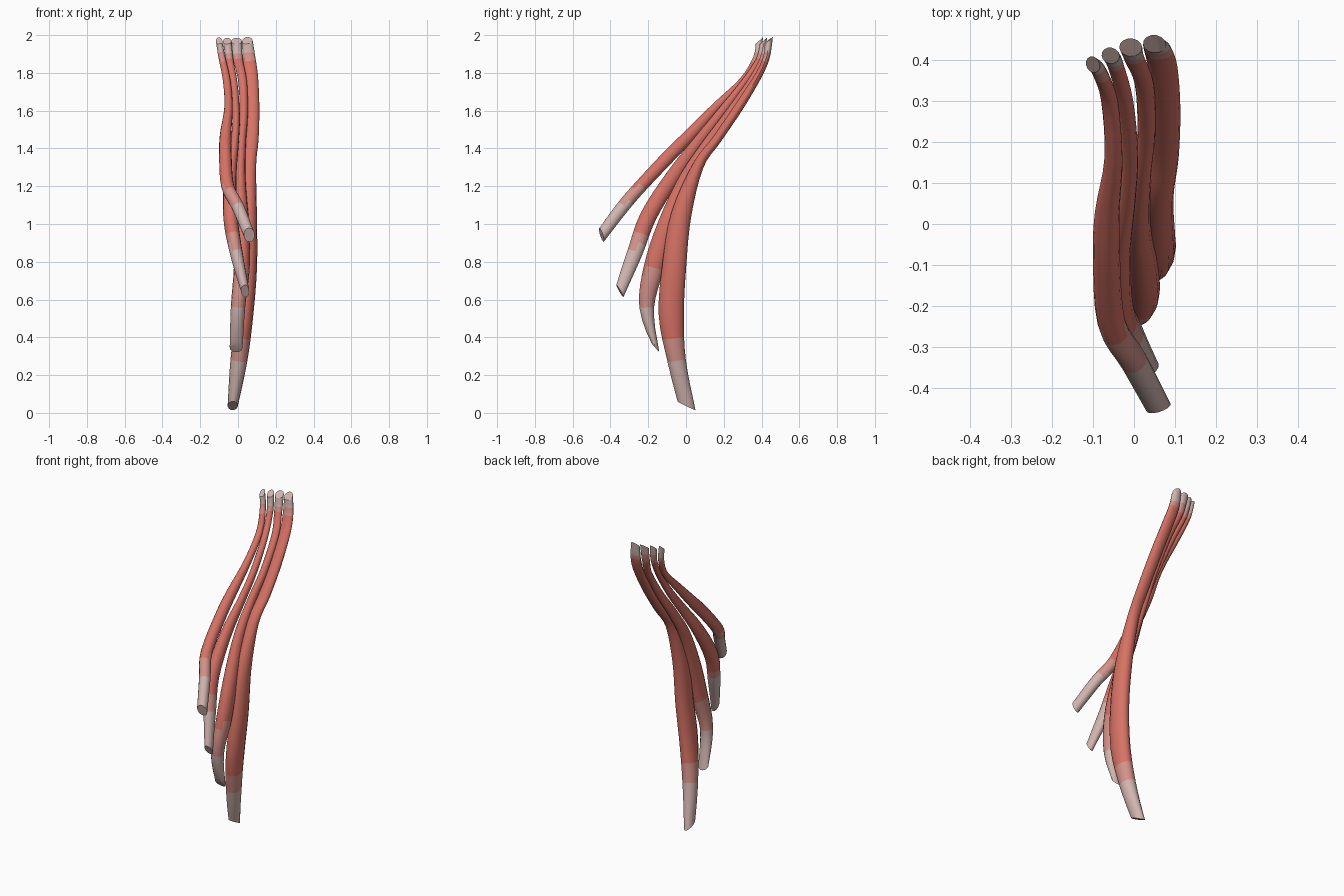
import bpy, bmesh, math
from mathutils import Vector

if "Cube" in bpy.data.objects:
    bpy.data.objects.remove(bpy.data.objects["Cube"])

def material(name, col):
    m = bpy.data.materials.new(name)
    m.diffuse_color = (*col, 1)
    m.use_nodes = True
    m.node_tree.nodes["Principled BSDF"].inputs["Base Color"].default_value = m.diffuse_color
    return m

MATS = [material("muscle_red", (0.68, 0.17, 0.13)),
        material("tendon_pale", (0.64, 0.46, 0.43)),
        material("blend_pink", (0.66, 0.29, 0.25))]
SIDES, STEPS = 14, 4

def catmull(pts):
    """Smooth the control sections (x, y, z, half width, half thickness)."""
    v = [Vector(p) for p in pts]
    out = []
    for i in range(len(v) - 1):
        a, b, c, d = v[max(i - 1, 0)], v[i], v[i + 1], v[min(i + 2, len(v) - 1)]
        for k in range(STEPS):
            t = k / STEPS
            out.append(0.5 * (2 * b + (c - a) * t + (2 * a - 5 * b + 4 * c - d) * t * t
                              + (3 * b - a - 3 * c + d) * t ** 3))
    return out + [v[-1]]

def slip(name, pts, top_cut, end_cut, pale_z, pink_z):
    """Loft elliptical rings along a path, with slanted flat ends."""
    secs = catmull([Vector(p) for p in pts])
    cen = [Vector(s[:3]) for s in secs]
    n = len(secs)
    bm = bmesh.new()
    rings = []
    for i, s in enumerate(secs):
        t = (cen[min(i + 1, n - 1)] - cen[max(i - 1, 0)]).normalized()
        side = Vector((1, 0, 0))
        side = (side - t * side.dot(t)).normalized()
        back = side.cross(t)
        cut = top_cut if i == 0 else end_cut if i == n - 1 else \
            end_cut * 0.5 if i == n - 2 else 0
        ring = []
        for k in range(SIDES):
            a = 2 * math.pi * k / SIDES
            d = s[4] * math.sin(a)
            ring.append(bm.verts.new(cen[i] + side * s[3] * math.cos(a) + back * d + t * cut * d))
        rings.append(ring)
    for r0, r1 in zip(rings, rings[1:]):
        for k in range(SIDES):
            j = (k + 1) % SIDES
            bm.faces.new((r0[k], r0[j], r1[j], r1[k]))
    bm.faces.new(rings[0])
    bm.faces.new(rings[-1])
    bmesh.ops.recalc_face_normals(bm, faces=bm.faces[:])
    # tendon colour at both ends, pink blend, red belly
    for f in bm.faces:
        z = f.calc_center_median().z
        f.material_index = 1 if z < pale_z or z > 1.91 else 2 if z < pink_z or z > 1.87 else 0
    me = bpy.data.meshes.new(name)
    bm.to_mesh(me)
    bm.free()
    for m in MATS:
        me.materials.append(m)
    ob = bpy.data.objects.new(name, me)
    bpy.context.collection.objects.link(ob)
    bpy.ops.object.select_all(action='DESELECT')
    ob.select_set(True)
    bpy.context.view_layer.objects.active = ob
    bpy.ops.object.shade_smooth_by_angle(angle=math.radians(40))

# front slip, shortest
slip("first_muscle_slip", [
    (-.10, .388, 1.968, .017, .018), (-.085, .372, 1.88, .018, .017), (-.06, .30, 1.76, .02, .018),
    (-.05, .16, 1.62, .022, .025), (-.065, .03, 1.48, .03, .033), (-.067, -.08, 1.37, .033, .036),
    (-.055, -.24, 1.2, .034, .035), (0, -.335, 1.09, .033, .035), (.06, -.447, .942, .03, .032)],
    -1.2, .7, 1.11, 1.2)

slip("second_muscle_slip", [
    (-.057, .41, 1.968, .022, .017), (-.045, .387, 1.87, .02, .017), (-.022, .30, 1.74, .02, .018),
    (-.01, .17, 1.57, .02, .025), (-.018, .06, 1.43, .022, .03), (-.04, -.07, 1.25, .032, .04),
    (-.04, -.2, 1.04, .038, .045), (-.01, -.27, .85, .034, .042), (.038, -.35, .645, .022, .03)],
    -1.2, .8, .88, .94)

slip("third_muscle_slip", [
    (-.008, .43, 1.968, .028, .018), (0, .405, 1.87, .025, .017), (.025, .34, 1.75, .023, .018),
    (.03, .22, 1.57, .022, .025), (.018, .12, 1.43, .024, .03), (.01, 0, 1.24, .03, .038),
    (.018, -.1, 1.0, .04, .05), (.02, -.17, .77, .042, .055), (0, -.208, .56, .038, .04),
    (-.01, -.162, .345, .034, .014)],
    -1.2, 2.0, .57, .75)

# back slip, longest
slip("fourth_muscle_slip", [
    (.05, .438, 1.968, .028, .02), (.058, .425, 1.88, .034, .018), (.07, .38, 1.78, .036, .02),
    (.077, .28, 1.62, .036, .025), (.073, .165, 1.45, .036, .025), (.06, .065, 1.31, .036, .03),
    (.055, -.025, 1.05, .045, .055), (.055, -.062, .78, .046, .065), (.035, -.078, .52, .046, .068),
    (.005, -.05, .28, .045, .05), (-.028, .003, .038, .027, .042)],
    -1.2, .8, .29, .42)
